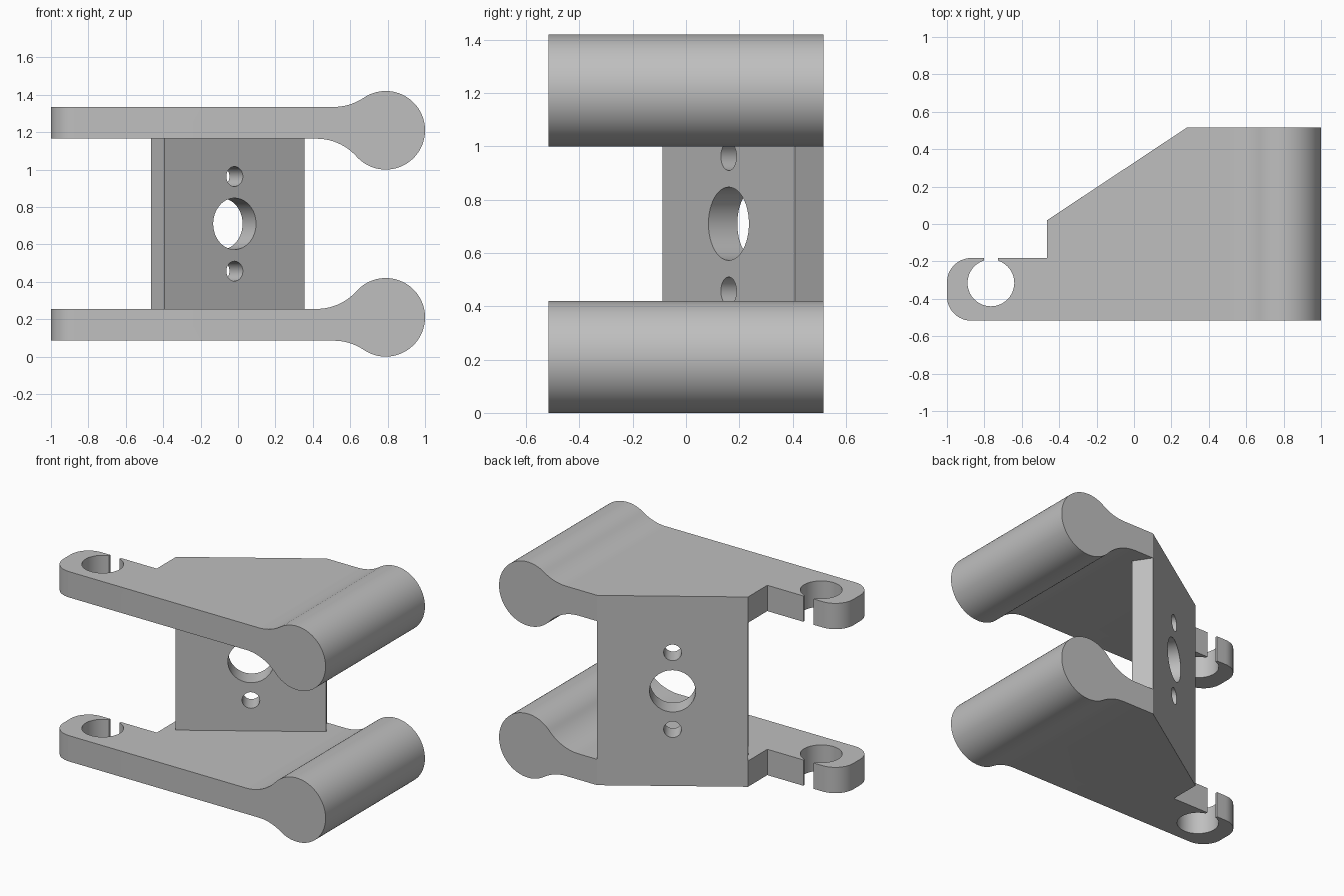
import bpy, bmesh
from math import sin, cos, pi, atan2, sqrt, asin, hypot
from mathutils import Matrix, Vector

cube = bpy.data.objects.get("Cube")
if cube:
    bpy.data.objects.remove(cube, do_unlink=True)

grey = bpy.data.materials.new("light grey")
grey.use_nodes = True
COLOUR = (0.52, 0.52, 0.52, 1)
grey.diffuse_color = COLOUR
grey.node_tree.nodes["Principled BSDF"].inputs["Base Color"].default_value = COLOUR

MID_Z = 0.71           # mirror height between the two arms
FRONT, BACK = -0.517, 0.517
ARM_LOW, ARM_HIGH = 0.085, 0.255


def arc(cx, cy, r, a0, a1, n):
    return [(cx + r * cos(a0 + (a1 - a0) * i / n), cy + r * sin(a0 + (a1 - a0) * i / n))
            for i in range(n + 1)]


def prism(name, outline, matrix, depth):
    """Extrude a 2D outline along the local z of matrix."""
    bm = bmesh.new()
    face = bm.faces.new([bm.verts.new((x, y, 0)) for x, y in outline])
    top = bmesh.ops.extrude_face_region(bm, geom=[face])["geom"]
    bmesh.ops.translate(bm, vec=(0, 0, depth),
                        verts=[v for v in top if isinstance(v, bmesh.types.BMVert)])
    bm.transform(matrix)
    bmesh.ops.recalc_face_normals(bm, faces=bm.faces)
    mesh = bpy.data.meshes.new(name)
    bm.to_mesh(mesh)
    bm.free()
    mesh.materials.append(grey)
    obj = bpy.data.objects.new(name, mesh)
    bpy.context.collection.objects.link(obj)
    return obj


def cut(obj, tool, operation):
    """Apply a boolean and discard the tool."""
    tool.hide_render = True
    mod = obj.modifiers.new("cut", "BOOLEAN")
    mod.object, mod.operation, mod.solver = tool, operation, "EXACT"
    bpy.context.view_layer.update()
    graph = bpy.context.evaluated_depsgraph_get()
    mesh = bpy.data.meshes.new_from_object(obj.evaluated_get(graph))
    obj.modifiers.clear()
    obj.data = mesh
    bpy.data.objects.remove(tool, do_unlink=True)


def smooth(obj):
    bpy.ops.object.select_all(action="DESELECT")
    obj.select_set(True)
    bpy.context.view_layer.objects.active = obj
    bpy.ops.object.shade_smooth_by_angle(angle=0.52)


def side_frame(y):
    """Local x, y, z become world x, z, y."""
    return Matrix(((1, 0, 0, 0), (0, 0, 1, y), (0, 1, 0, 0), (0, 0, 0, 1)))


# Side profile of an arm: flat plate blending into a round barrel
BX, BZ, BR, BORE, FILLET = 0.79, 0.21, 0.21, 0.13, 0.287


def fillet(sign, level):
    """Centre of the blend and its direction seen from the barrel."""
    dz = level + sign * FILLET - BZ
    dx = -sqrt((BR + FILLET) ** 2 - dz * dz)
    return BX + dx, BZ + dz, atan2(dz, dx)


ux, uz, ua = fillet(1, ARM_HIGH)
lx, lz, la = fillet(-1, ARM_LOW)
profile = [(-1.1, ARM_LOW)]
profile += arc(lx, lz, FILLET, pi / 2, la + pi, 12)
profile += arc(BX, BZ, BR, la, ua, 64)[1:-1]
profile += arc(ux, uz, FILLET, ua - pi, -pi / 2, 14)
profile += [(-1.1, ARM_HIGH)]

# Plan outline of an arm: slanted back, rounded end with an open clip hole
HX, HY, HR, CORNER = -0.765, -0.315, 0.125, 0.13
CLIP_TOP, SLOT = -0.182, 0.038
half = asin(SLOT / HR)
plan = [(1.1, FRONT), (1.1, BACK), (0.285, BACK), (-0.465, 0.02), (-0.465, CLIP_TOP),
        (HX + SLOT, CLIP_TOP)]
plan += arc(HX, HY, HR, pi / 2 - half, half - 1.5 * pi, 48)
plan += [(HX - SLOT, CLIP_TOP)]
plan += arc(-1 + CORNER, CLIP_TOP - CORNER, CORNER, pi / 2, pi, 12)
plan += arc(-1 + CORNER, FRONT + CORNER, CORNER, pi, 1.5 * pi, 12)

lower = prism("lower_arm", profile, side_frame(-0.6), 1.2)
cut(lower, prism("plan_cutter", plan, Matrix.Translation((0, 0, -0.1)), 0.7), "INTERSECT")
cut(lower, prism("bore_cutter", arc(BX, BZ, BORE, 0, 2 * pi, 48)[:-1], side_frame(-0.7), 1.4),
    "DIFFERENCE")
smooth(lower)

# Upper arm mirrors the lower one
mesh = lower.data.copy()
mesh.transform(Matrix.Translation((0, 0, 2 * MID_Z)) @ Matrix.Scale(-1, 4, (0, 0, 1)))
mesh.flip_normals()
upper = bpy.data.objects.new("upper_arm", mesh)
bpy.context.collection.objects.link(upper)
smooth(upper)

# Slanted mounting plate between the arms, flush with their slanted backs
along = Vector((0.75, 0.497, 0)).normalized()
inward = Vector((along.y, -along.x, 0))
length, thick = hypot(0.75, 0.497), 0.13
height = MID_Z - ARM_HIGH
frame = Matrix((along, Vector((0, 0, 1)), inward)).transposed().to_4x4()
frame.translation = Vector((-0.09, 0.2685, MID_Z))
plate = prism("mounting_plate", [(-length / 2, -height), (length / 2, -height),
                                 (length / 2, height), (-length / 2, height)], frame, thick)
for z, r in ((0, 0.1375), (0.253, 0.053), (-0.253, 0.053)):
    hole = prism("hole_cutter", arc(0, z, r, 0, 2 * pi, 48)[:-1],
                 frame @ Matrix.Translation((0, 0, -0.1)), 0.4)
    cut(plate, hole, "DIFFERENCE")
smooth(plate)
